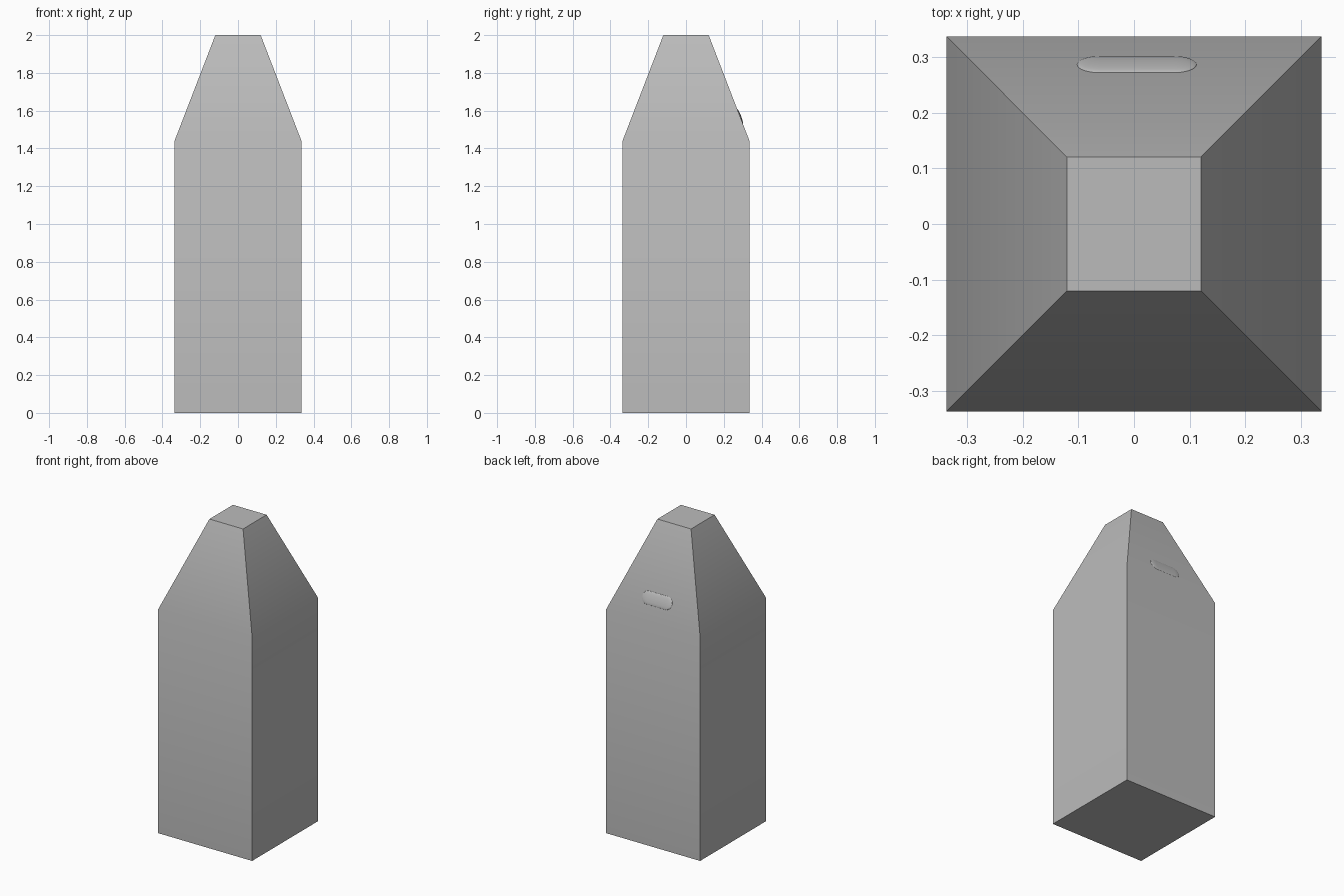
import bpy, bmesh, math
from mathutils import Matrix, Vector

cube = bpy.data.objects.get("Cube")
if cube:
    bpy.data.objects.remove(cube, do_unlink=True)

grey = bpy.data.materials.new("plain grey")
grey.use_nodes = True
colour = (0.5, 0.5, 0.5, 1)
grey.diffuse_color = colour
grey.node_tree.nodes["Principled BSDF"].inputs["Base Color"].default_value = colour

HALF, TOP_HALF = 0.336, 0.12
SHOULDER, TOP = 1.44, 2.0


def finish(bm, name):
    """Turn a bmesh into a grey object with smooth shading and sharp corners."""
    bmesh.ops.recalc_face_normals(bm, faces=bm.faces)
    mesh = bpy.data.meshes.new(name)
    bm.to_mesh(mesh)
    bm.free()
    mesh.materials.append(grey)
    obj = bpy.data.objects.new(name, mesh)
    bpy.context.collection.objects.link(obj)
    bpy.ops.object.select_all(action="DESELECT")
    obj.select_set(True)
    bpy.context.view_layer.objects.active = obj
    bpy.ops.object.shade_smooth_by_angle(angle=math.radians(30))
    return obj


# Square body with tapered top
bm = bmesh.new()
rings = []
for half, z in ((HALF, 0), (HALF, SHOULDER), (TOP_HALF, TOP)):
    rings.append([bm.verts.new((sx * half, sy * half, z))
                  for sx, sy in ((-1, -1), (1, -1), (1, 1), (-1, 1))])
for low, high in zip(rings, rings[1:]):
    for i in range(4):
        j = (i + 1) % 4
        bm.faces.new((low[i], low[j], high[j], high[i]))
bm.faces.new(rings[0][::-1])
bm.faces.new(rings[-1])
finish(bm, "tapered_body")

# Shallow pill-shaped bump on the back slope
RADIUS, STRETCH, RISE = 0.04, 0.067, 0.006
bm = bmesh.new()
bmesh.ops.create_uvsphere(bm, u_segments=32, v_segments=16, radius=RADIUS)
bmesh.ops.bisect_plane(bm, geom=bm.verts[:] + bm.edges[:] + bm.faces[:],
                       plane_co=(0, 0, 0), plane_no=(1, 0, 0), clear_inner=True)
bmesh.ops.translate(bm, verts=bm.verts, vec=(STRETCH, 0, 0))
half_geom = bm.verts[:] + bm.edges[:] + bm.faces[:]
bmesh.ops.mirror(bm, geom=half_geom, axis="X", merge_dist=0.0001)
rims = [e for e in bm.edges if e.is_boundary]
bmesh.ops.bridge_loops(bm, edges=rims)
bmesh.ops.scale(bm, vec=(1, 1, RISE / RADIUS), verts=bm.verts)
tilt = math.atan2(TOP - SHOULDER, HALF - TOP_HALF)
z = 1.57
y = HALF - (z - SHOULDER) / math.tan(tilt)
place = Matrix.Translation(Vector((0.005, y, z))) @ Matrix.Rotation(-tilt, 4, "X")
bmesh.ops.transform(bm, matrix=place, verts=bm.verts)
finish(bm, "back_bump")
